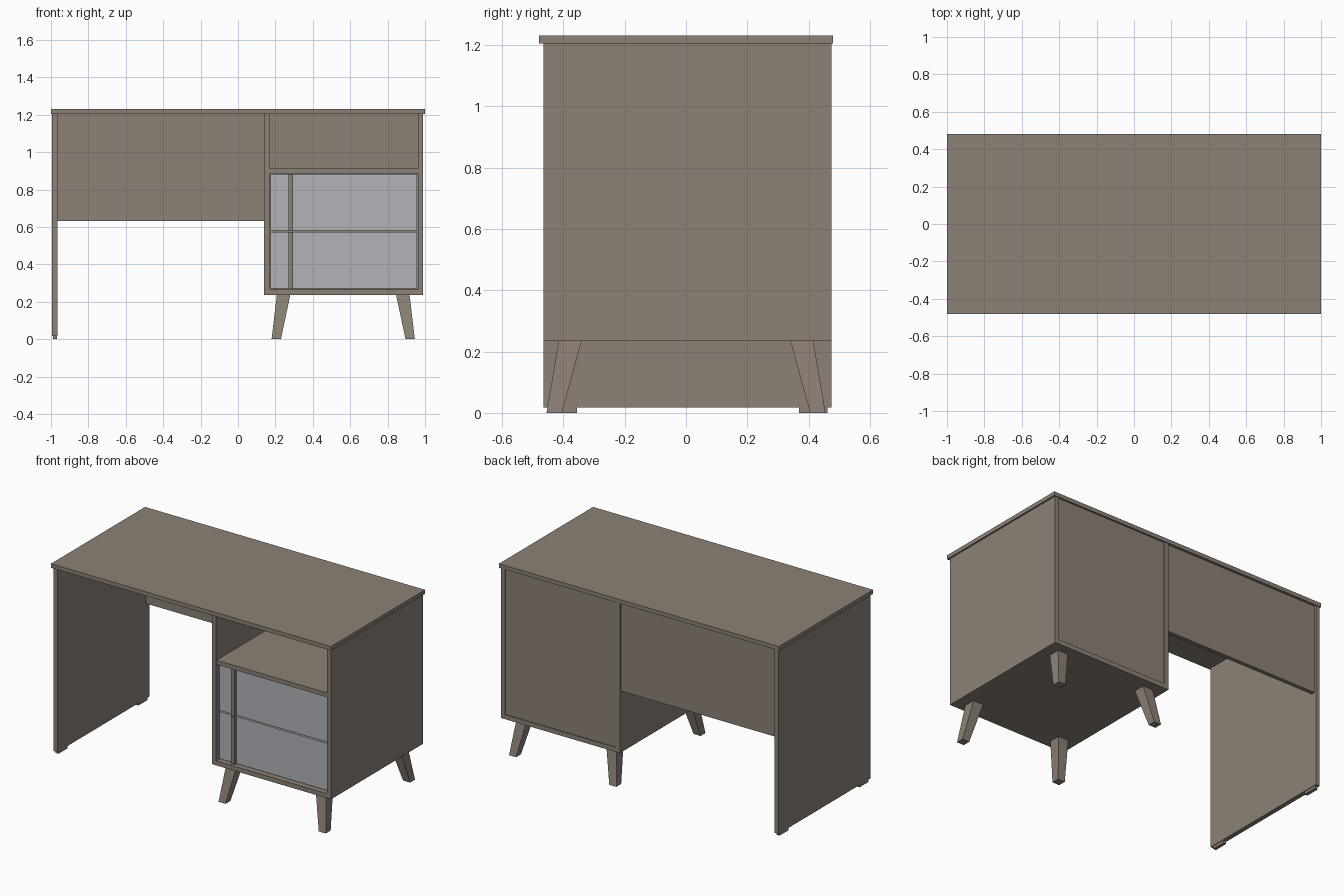
import bpy
import bmesh

cube = bpy.data.objects.get("Cube")
if cube:
    bpy.data.objects.remove(cube, do_unlink=True)


def material(name, color):
    m = bpy.data.materials.new(name)
    m.use_nodes = True
    m.diffuse_color = (*color, 1)
    bsdf = next(n for n in m.node_tree.nodes if n.type == 'BSDF_PRINCIPLED')
    bsdf.inputs["Base Color"].default_value = (*color, 1)
    bsdf.inputs["Roughness"].default_value = 0.6
    return m


wood = material("taupe wood", (0.262, 0.218, 0.180))
grey = material("pale grey", (0.445, 0.456, 0.480))


def tapered(name, bottom, top, z0, z1, mat=wood):
    """Solid between two rectangles, each given as (x0, x1, y0, y1)."""
    bm = bmesh.new()
    bmesh.ops.create_cube(bm, size=1)
    for v in bm.verts:
        r, z = (top, z1) if v.co.z > 0 else (bottom, z0)
        v.co = (r[v.co.x > 0], r[2 + (v.co.y > 0)], z)
    mesh = bpy.data.meshes.new(name)
    bm.to_mesh(mesh)
    bm.free()
    mesh.materials.append(mat)
    ob = bpy.data.objects.new(name, mesh)
    bpy.context.collection.objects.link(ob)
    return ob


def box(name, x0, x1, y0, y1, z0, z1, mat=wood):
    return tapered(name, (x0, x1, y0, y1), (x0, x1, y0, y1), z0, z1, mat)


FRONT, BACK = -0.465, 0.475
UNDER = 1.205                 # underside of the desktop
IN_L, IN_R = 0.17, 0.962      # inside width of the cabinet

# Desktop and upright panels
box("desktop", -1, 1, -0.48, 0.48, UNDER, 1.231)
box("left_side_panel", -0.994, -0.965, FRONT, BACK, 0.018, UNDER)
box("cabinet_inner_side", 0.14, IN_L, FRONT, BACK, 0.265, UNDER)
box("cabinet_outer_side", IN_R, 0.99, FRONT, BACK, 0.265, UNDER)
box("modesty_panel", -0.965, 0.14, 0.438, 0.464, 0.633, UNDER)

# Cabinet body
box("cabinet_base", 0.14, 0.99, FRONT, BACK, 0.236, 0.265)
box("cabinet_shelf", IN_L, IN_R, FRONT + 0.003, 0.46, 0.886, 0.914)
box("cabinet_back", IN_L, IN_R, 0.445, 0.469, 0.265, UNDER)

# Two drawers, each with a vertical wooden grip strip
for i, (z0, z1) in enumerate(((0.27, 0.573), (0.581, 0.882))):
    label = ("lower", "upper")[i]
    box(f"{label}_drawer_front", IN_L + 0.003, IN_R - 0.005, -0.436, -0.41, z0, z1, grey)
    box(f"{label}_drawer_grip", 0.27, 0.295, -0.456, -0.43, z0, z1)
    box(f"{label}_drawer_box", 0.19, 0.94, -0.412, 0.4, z0 + 0.02, z1 - 0.05)

# Splayed tapered legs, mirrored about the cabinet's centre
CX = 0.5625
for sx, side in ((-1, "right"), (1, "left")):
    for sy, end in ((-1, "front"), (1, "back")):
        def rect(xa, xb, ya, yb):
            return (*sorted((CX + sx * xa, CX + sx * xb)), *sorted((sy * ya, sy * yb)))
        tapered(f"{end}_{side}_leg", rect(0.333, 0.383, 0.405, 0.455),
                rect(0.283, 0.355, 0.34, 0.415), 0, 0.236)

# Glides under the left side panel
for y, end in ((-0.402, "front"), (0.415, "back")):
    box(f"{end}_glide", -0.99, -0.969, y - 0.046, y + 0.046, 0, 0.018)
